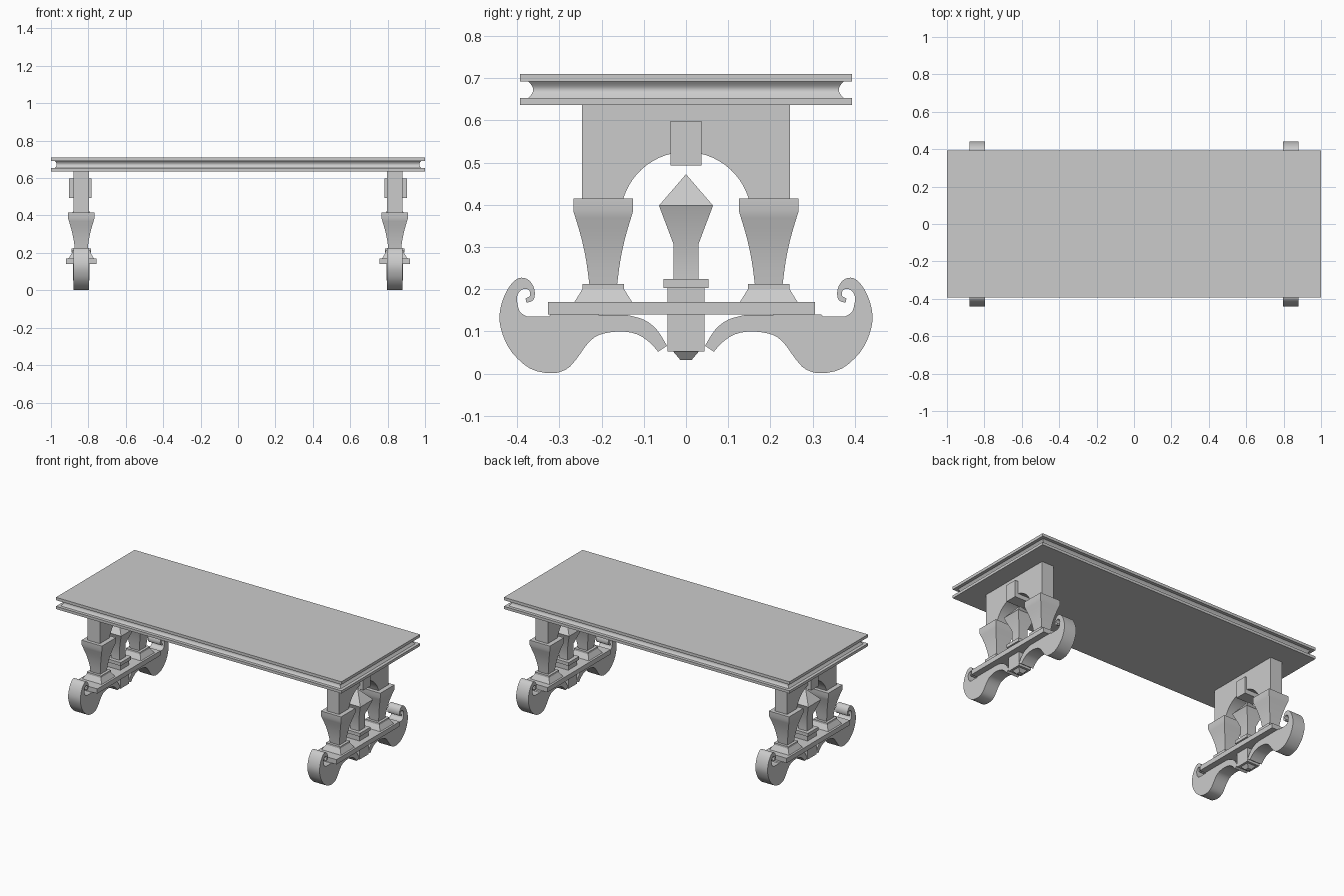
import bpy, bmesh, math
from mathutils import Vector

if "Cube" in bpy.data.objects:
    bpy.data.objects.remove(bpy.data.objects["Cube"])

LEG_X = 0.838


def finish(bm, name):
    bmesh.ops.recalc_face_normals(bm, faces=bm.faces)
    me = bpy.data.meshes.new(name)
    bm.to_mesh(me)
    bm.free()
    ob = bpy.data.objects.new(name, me)
    bpy.context.collection.objects.link(ob)
    return ob


def loft(name, rings, cx=0, cy=0):
    """Stack of rectangles (half x, half y, z) joined into a closed solid."""
    bm = bmesh.new()
    loops = [[bm.verts.new((cx + sx * hx, cy + sy * hy, z))
              for sx, sy in ((-1, -1), (1, -1), (1, 1), (-1, 1))] for hx, hy, z in rings]
    for a, b in zip(loops, loops[1:]):
        for i in range(4):
            j = (i + 1) % 4
            bm.faces.new((a[i], a[j], b[j], b[i]))
    bm.faces.new(loops[0][::-1])
    bm.faces.new(loops[-1])
    return finish(bm, name)


def square(name, pairs, cx, cy=0):
    return loft(name, [(h, h, z) for h, z in pairs], cx, cy)


def extrude(name, pts, cx, half):
    """Extrude a y-z outline along x."""
    bm = bmesh.new()
    face = bm.faces.new([bm.verts.new((cx - half, y, z)) for y, z in pts])
    res = bmesh.ops.extrude_face_region(bm, geom=[face])
    bmesh.ops.translate(bm, vec=(2 * half, 0, 0),
                        verts=[v for v in res["geom"] if isinstance(v, bmesh.types.BMVert)])
    return finish(bm, name)


def spline(pts, steps=3):
    """Smooth curve through the points, ends included."""
    p = [Vector(q) for q in [pts[0]] + pts + [pts[-1]]]
    out = []
    for a, b, c, d in zip(p, p[1:], p[2:], p[3:]):
        for k in range(steps):
            t = k / steps
            q = 0.5 * (2 * b + (c - a) * t + (2 * a - 5 * b + 4 * c - d) * t * t
                       + (3 * b - a - 3 * c + d) * t ** 3)
            out.append(tuple(q))
    out.append(tuple(pts[-1]))
    return out


# Table top with a cove between two slabs
cove = []
for i in range(9):
    t = i / 8
    d = 0.02 + 0.011 * math.sin(math.pi * t)
    cove.append((1 - d, 0.393 - d, 0.653 + 0.039 * t))
loft("table_top", [(1, 0.393, 0.636), (1, 0.393, 0.653)] + cove
     + [(1, 0.393, 0.692), (1, 0.393, 0.71)])

# Foot outline: outer sweep with scroll, inside of scroll, upper arm
outer = spline([(-.066, .052), (-.085, .073), (-.115, .093), (-.157, .100), (-.205, .092),
                (-.233, .071), (-.26, .034), (-.284, .010), (-.32, .001), (-.369, .012),
                (-.412, .05), (-.434, .092), (-.442, .133), (-.434, .175), (-.417, .208),
                (-.397, .226), (-.376, .224), (-.362, .208), (-.358, .188), (-.363, .173),
                (-.378, .168)])
inner = spline([(-.380, .178), (-.370, .184), (-.370, .195), (-.379, .201), (-.392, .197),
                (-.400, .183), (-.399, .165), (-.393, .146), (-.378, .136)])
arm = spline([(-.14, .139), (-.10, .128), (-.069, .104), (-.045, .066)])
foot = outer + inner + [(-.325, .136), (-.32, .1405)] + arm

# Arched panel outline
a0 = math.asin(0.045 / 0.155)
arch = [(0.155 * math.cos(a), 0.37 + 0.155 * math.sin(a))
        for a in (a0 + (math.pi - 2 * a0) * i / 24 for i in range(25))]
panel = arch + [(-.246, .415), (-.246, .637), (.246, .637), (.246, .415)]

# Column profile
vase = spline([(.071, .386), (.052, .322), (.040, .265), (.033, .212)])
column = [(.068, .17), (.0495, .20), (.0495, .212)] + [(h, z) for h, z in vase[::-1]] + [(.071, .415)]

for sx, side in ((-1, "left"), (1, "right")):
    x = sx * LEG_X
    extrude(side + "_arched_panel", panel, x, 0.0425)
    loft(side + "_keystone", [(.06, .037, .493), (.06, .037, .599)], sx * 0.843)
    bar = loft(side + "_base_bar", [(.081, .316, .14), (.081, .316, .17)], x, -0.011)
    for sy, end in ((-1, "front"), (1, "back")):
        square(f"{side}_{end}_column", column, x, sy * 0.196)
        extrude(f"{side}_{end}_scroll_foot", [(-sy * y, z) for y, z in foot], x, 0.0425)
    # Centre post and finial
    square(side + "_centre_post", [(.013, .032), (.030, .052), (.044, .052), (.044, .203)], x)
    square(side + "_finial", [(.053, .203), (.053, .224), (.030, .224), (.030, .308),
                              (.064, .398), (.0005, .472)], x)

# Smooth the curved surfaces, keep edges sharp
bpy.ops.object.select_all(action='SELECT')
bpy.context.view_layer.objects.active = bpy.data.objects["table_top"]
bpy.ops.object.shade_smooth_by_angle(angle=math.radians(30))
